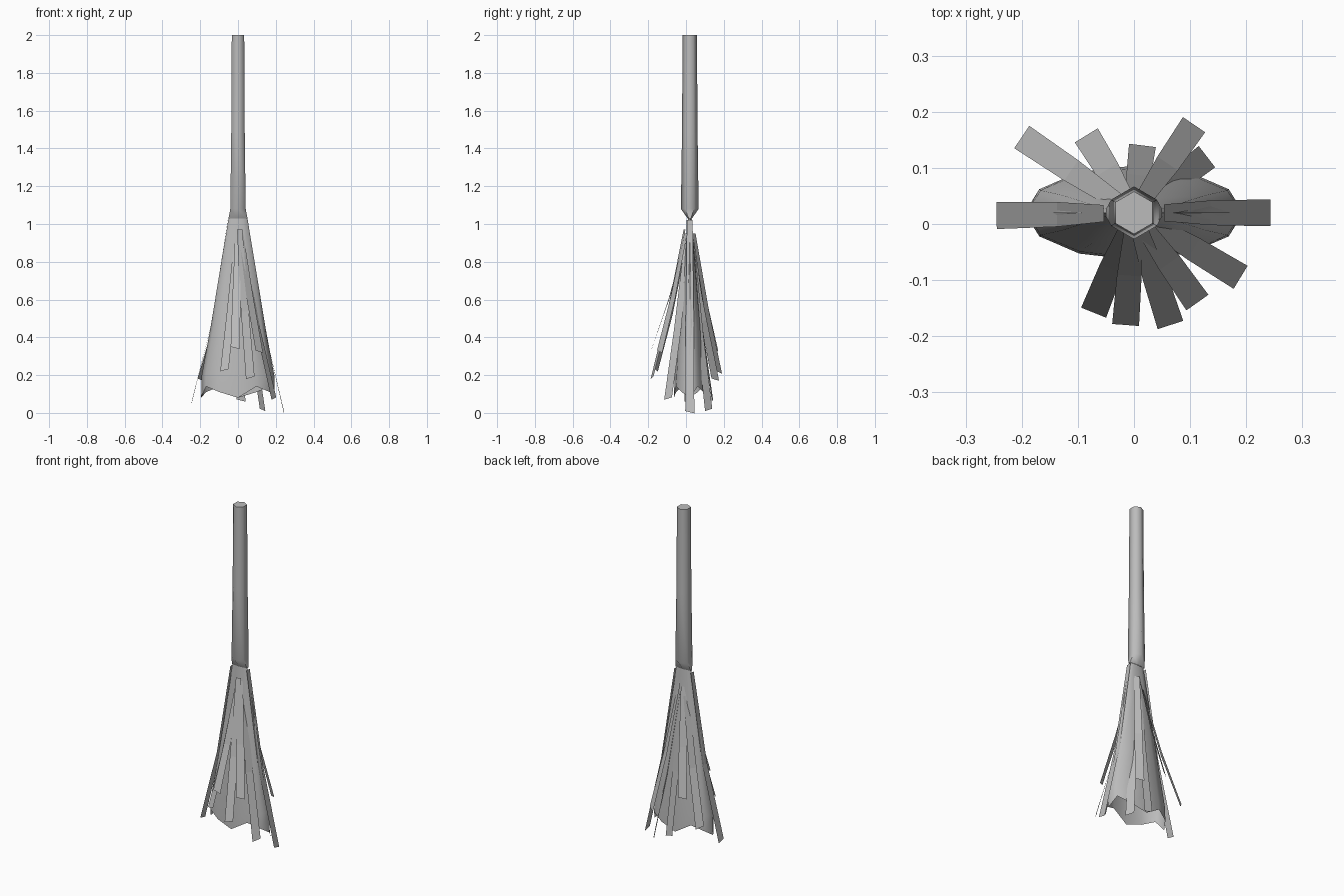
import bpy, math
from mathutils import Vector

if "Cube" in bpy.data.objects:
    bpy.data.objects.remove(bpy.data.objects["Cube"])

straw = bpy.data.materials.new("plain_grey")
straw.use_nodes = True
straw.diffuse_color = (0.5, 0.5, 0.5, 1)
straw.node_tree.nodes["Principled BSDF"].inputs["Base Color"].default_value = (0.5, 0.5, 0.5, 1)

CENTRE_Y = 0.02


def make(name, verts, faces, smooth=False):
    mesh = bpy.data.meshes.new(name)
    mesh.from_pydata(verts, [], faces)
    mesh.materials.append(straw)
    obj = bpy.data.objects.new(name, mesh)
    bpy.context.collection.objects.link(obj)
    if smooth:
        bpy.ops.object.select_all(action="DESELECT")
        obj.select_set(True)
        bpy.context.view_layer.objects.active = obj
        bpy.ops.object.shade_smooth_by_angle(angle=math.radians(65))
    return obj


def ring(sides, z, rx, ry):
    angles = [math.tau * (i + 0.5 * (sides == 6)) / sides for i in range(sides)]
    return [Vector((rx * math.cos(a), CENTRE_Y + ry * math.sin(a), z)) for a in angles]


def loft(name, sides, rings, cap=False, ragged=0):
    """Skin a stack of rings listed from the top down."""
    verts = [v for r in rings for v in ring(sides, *r)]
    for i, v in enumerate(verts[-sides:]):
        v.z += ragged * (i % 3 - 1)
    faces = []
    for k in range(len(rings) - 1):
        for i in range(sides):
            j = (i + 1) % sides
            a, b = k * sides, (k + 1) * sides
            faces.append((a + i, b + i, b + j, a + j))
    if cap:
        faces.append(tuple(range(sides)))
    return make(name, verts, faces, True)


# Six-sided handle, pinched flat where it meets the brush
loft("handle", 6, [(2, 0.038, 0.038), (1.5, 0.041, 0.041),
                   (1.08, 0.047, 0.047), (1.03, 0.058, 0.012)], cap=True)

# Flared hollow brush skirt; its sheets cross at the pinch, so depth is negative
loft("brush_skirt", 12, [(1.03, 0.05, -0.01), (0.8, 0.088, -0.03), (0.45, 0.146, -0.062),
                         (0.2, 0.192, -0.08), (0.11, 0.195, -0.084)], ragged=0.03)

# Loose bristle strips: tip x, tip y, tip z, top z
strips = {
    "side": [(-0.245, 0.015, 0.05, 1.02), (0.243, 0.02, 0.01, 1.02)],
    "front": [(-0.072, -0.158, 0.22, 0.88), (-0.015, -0.18, 0.35, 0.9),
              (0.065, -0.18, 0.18, 0.97), (0.113, -0.14, 0.33, 0.95),
              (0.19, -0.095, 0.07, 0.9)],
    "back": [(-0.2, 0.155, 0.17, 0.88), (-0.085, 0.158, 0.33, 0.93),
             (0.015, 0.14, 0.06, 0.9), (0.107, 0.177, 0.22, 0.95),
             (0.13, 0.12, 0.01, 0.88)],
}
for group, tips in strips.items():
    for n, (x, y, z, top) in enumerate(tips):
        out = Vector((x, y - CENTRE_Y, 0))
        side = Vector((-out.y, out.x, 0)).normalized()
        root = 0.22 if group == "side" else 0.14
        verts = []
        # Stations down the strip: drop, reach, half width
        for drop, reach, half in ((0, root, 0.015), (0.55, 0.56, 0.022), (1, 1, 0.024)):
            c = out * reach + Vector((0, CENTRE_Y, top + (z - top) * drop))
            verts += [c - side * half, c + side * half]
        verts[-1].z += 0.012 * (-1) ** n
        make(f"{group}_bristle_{n + 1}", verts, [(0, 2, 3, 1), (2, 4, 5, 3)])
